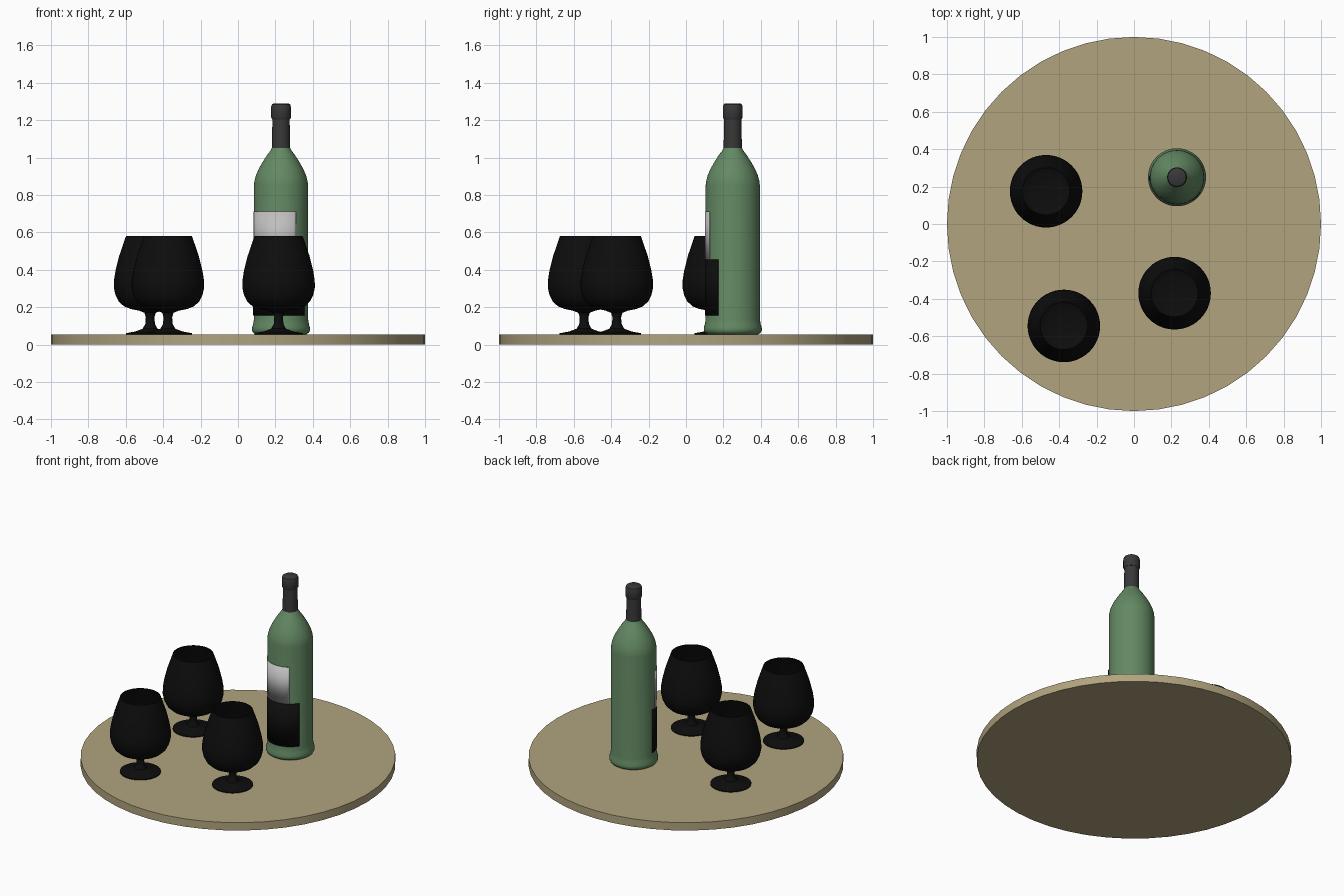
import bpy
import bmesh
from math import radians, tau, cos, sin
from mathutils import Vector

old = bpy.data.objects.get("Cube")
if old:
    bpy.data.objects.remove(old, do_unlink=True)


def material(name, rgb):
    mat = bpy.data.materials.new(name)
    mat.use_nodes = True
    mat.diffuse_color = (*rgb, 1)
    mat.node_tree.nodes["Principled BSDF"].inputs["Base Color"].default_value = (*rgb, 1)
    return mat


TAN = material("tan wood", (0.44, 0.37, 0.21))
GREEN = material("green glass", (0.125, 0.25, 0.125))
CHARCOAL = material("charcoal foil", (0.04, 0.04, 0.04))
GREY = material("grey paper", (0.52, 0.52, 0.52))
BLACK = material("black", (0.004, 0.004, 0.004))

TOP = 0.055  # height of the table surface


def finish(name, bm, mat, location, angle=40):
    mesh = bpy.data.meshes.new(name)
    bm.to_mesh(mesh)
    bm.free()
    mesh.materials.append(mat)
    obj = bpy.data.objects.new(name, mesh)
    obj.location = location
    bpy.context.collection.objects.link(obj)
    bpy.ops.object.select_all(action="DESELECT")
    obj.select_set(True)
    bpy.context.view_layer.objects.active = obj
    bpy.ops.object.shade_smooth_by_angle(angle=radians(angle))
    return obj


def lathe(name, profile, mat, location=(0, 0, 0), sides=48, angle=40):
    """Turn a closed (radius, height) profile around the vertical axis."""
    bm = bmesh.new()
    verts = [bm.verts.new((r, 0, z)) for r, z in profile]
    edges = [bm.edges.new(pair) for pair in zip(verts, verts[1:])]
    bmesh.ops.spin(bm, geom=verts + edges, cent=(0, 0, 0), axis=(0, 0, 1),
                   angle=tau, steps=sides, use_duplicate=False)
    bmesh.ops.remove_doubles(bm, verts=bm.verts[:], dist=1e-5)
    bmesh.ops.recalc_face_normals(bm, faces=bm.faces[:])
    return finish(name, bm, mat, location, angle)


def label(name, start, end, low, high, mat, location, radius=0.146, steps=24):
    """Thin curved plate wrapped around part of the bottle."""
    bm = bmesh.new()
    columns = []
    for i in range(steps + 1):
        a = radians(start + (end - start) * i / steps)
        x, y = radius * cos(a), radius * sin(a)
        columns.append((bm.verts.new((x, y, low)), bm.verts.new((x, y, high))))
    for (a, b), (c, d) in zip(columns, columns[1:]):
        bm.faces.new((a, c, d, b))
    obj = finish(name, bm, mat, location)
    plate = obj.modifiers.new("thickness", "SOLIDIFY")
    plate.thickness = 0.003
    plate.offset = 1
    return obj


# Round table top
lathe("table_top", [(0, 0), (1, 0), (1, TOP), (0, TOP)], TAN)

# Bottle with flared foot, straight body and sloping shoulder
spot = Vector((0.23, 0.25, 0))
lathe("bottle", [(0, TOP), (0.135, TOP), (0.148, 0.063), (0.155, 0.075),
                 (0.155, 0.09), (0.149, 0.11), (0.145, 0.135), (0.145, 0.85),
                 (0.142, 0.875), (0.134, 0.905), (0.119, 0.94), (0.099, 0.975),
                 (0.077, 1.01), (0.058, 1.035), (0.047, 1.055), (0, 1.055)],
      GREEN, spot)

# Foil sleeve and cap
lathe("bottle_neck", [(0, 1.05), (0.049, 1.05), (0.046, 1.21), (0, 1.21)],
      CHARCOAL, spot, 32)
lathe("bottle_cap", [(0, 1.205), (0.048, 1.205), (0.053, 1.215), (0.053, 1.27),
                     (0.049, 1.284), (0.04, 1.29), (0, 1.29)],
      CHARCOAL, spot, 32)

# Labels
label("upper_label", 189, 303, 0.455, 0.712, GREY, spot)
label("lower_label", 177, 328, 0.155, 0.455, BLACK, spot)

# Stemmed glasses: foot, stem, bowl outside, rim, bowl inside
GLASS = [(0, 0), (0.13, 0), (0.13, 0.006), (0.08, 0.015), (0.04, 0.03),
         (0.026, 0.055), (0.023, 0.09), (0.03, 0.115), (0.06, 0.127),
         (0.105, 0.136), (0.14, 0.15), (0.168, 0.176), (0.185, 0.21),
         (0.194, 0.25), (0.193, 0.29), (0.185, 0.34), (0.165, 0.42),
         (0.129, 0.525), (0.123, 0.525), (0.158, 0.42), (0.178, 0.34),
         (0.186, 0.28), (0.186, 0.25), (0.177, 0.212), (0.16, 0.182),
         (0.13, 0.158), (0.09, 0.145), (0, 0.138)]
spots = {"front_glass": (-0.375, -0.545), "right_glass": (-0.47, 0.175),
         "left_glass": (0.217, -0.37)}
for name, (x, y) in spots.items():
    lathe(name, GLASS, BLACK, (x, y, TOP))
